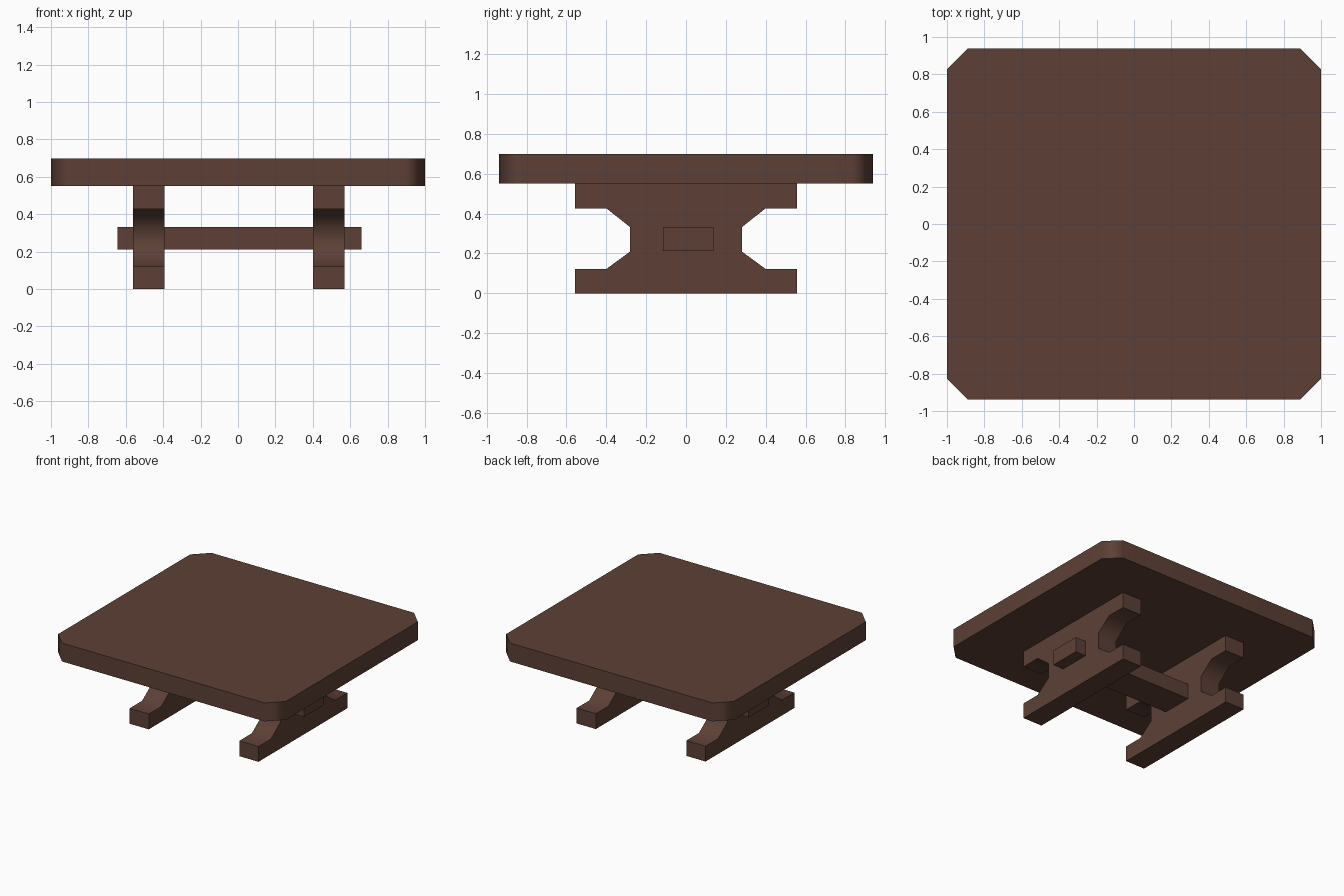
import bpy, bmesh, math
from mathutils import Vector

if "Cube" in bpy.data.objects:
    bpy.data.objects.remove(bpy.data.objects["Cube"])

wood = bpy.data.materials.new("dark brown wood")
wood.diffuse_color = (0.109, 0.051, 0.037, 1)
wood.use_nodes = True
wood.node_tree.nodes["Principled BSDF"].inputs["Base Color"].default_value = wood.diffuse_color


def extrude(name, outline, direction, smooth=None):
    """Solid made by pushing a closed outline along a direction."""
    bm = bmesh.new()
    face = bm.faces.new([bm.verts.new(p) for p in outline])
    out = bmesh.ops.extrude_face_region(bm, geom=[face])
    moved = [v for v in out["geom"] if isinstance(v, bmesh.types.BMVert)]
    bmesh.ops.translate(bm, verts=moved, vec=Vector(direction))
    bmesh.ops.recalc_face_normals(bm, faces=bm.faces)
    mesh = bpy.data.meshes.new(name)
    bm.to_mesh(mesh)
    bm.free()
    mesh.materials.append(wood)
    obj = bpy.data.objects.new(name, mesh)
    bpy.context.collection.objects.link(obj)
    if smooth:
        bpy.ops.object.select_all(action="DESELECT")
        obj.select_set(True)
        bpy.context.view_layer.objects.active = obj
        bpy.ops.object.shade_smooth_by_angle(angle=math.radians(smooth))
    return obj


# Table top: slab with clipped corners
W, D, C = 1.0, 0.9375, 0.11
top_outline = [(-W + C, -D), (W - C, -D), (W, -D + C), (W, D - C),
               (W - C, D), (-W + C, D), (-W, D - C), (-W, -D + C)]
top = extrude("table_top", [(x, y, 0.552) for x, y in top_outline],
              (0, 0, 0.146), smooth=60)
weighted = top.modifiers.new("weighted normals", "WEIGHTED_NORMAL")
weighted.keep_sharp = True

# Trestle legs: I-shaped profile, mirrored front to back
half = [(0.557, 0), (0.557, 0.122), (0.40, 0.122), (0.28, 0.21),
        (0.28, 0.332), (0.40, 0.427), (0.557, 0.427), (0.557, 0.552)]
profile = half + [(-y, z) for y, z in reversed(half)]
for name, x in (("left_leg", -0.562), ("right_leg", 0.402)):
    extrude(name, [(x, y, z) for y, z in profile], (0.168, 0, 0), smooth=60)

# Stretcher beam passing through both legs
beam = [(-0.115, 0.212), (0.137, 0.212), (0.137, 0.332), (-0.115, 0.332)]
extrude("stretcher_beam", [(-0.645, y, z) for y, z in beam], (1.306, 0, 0))
